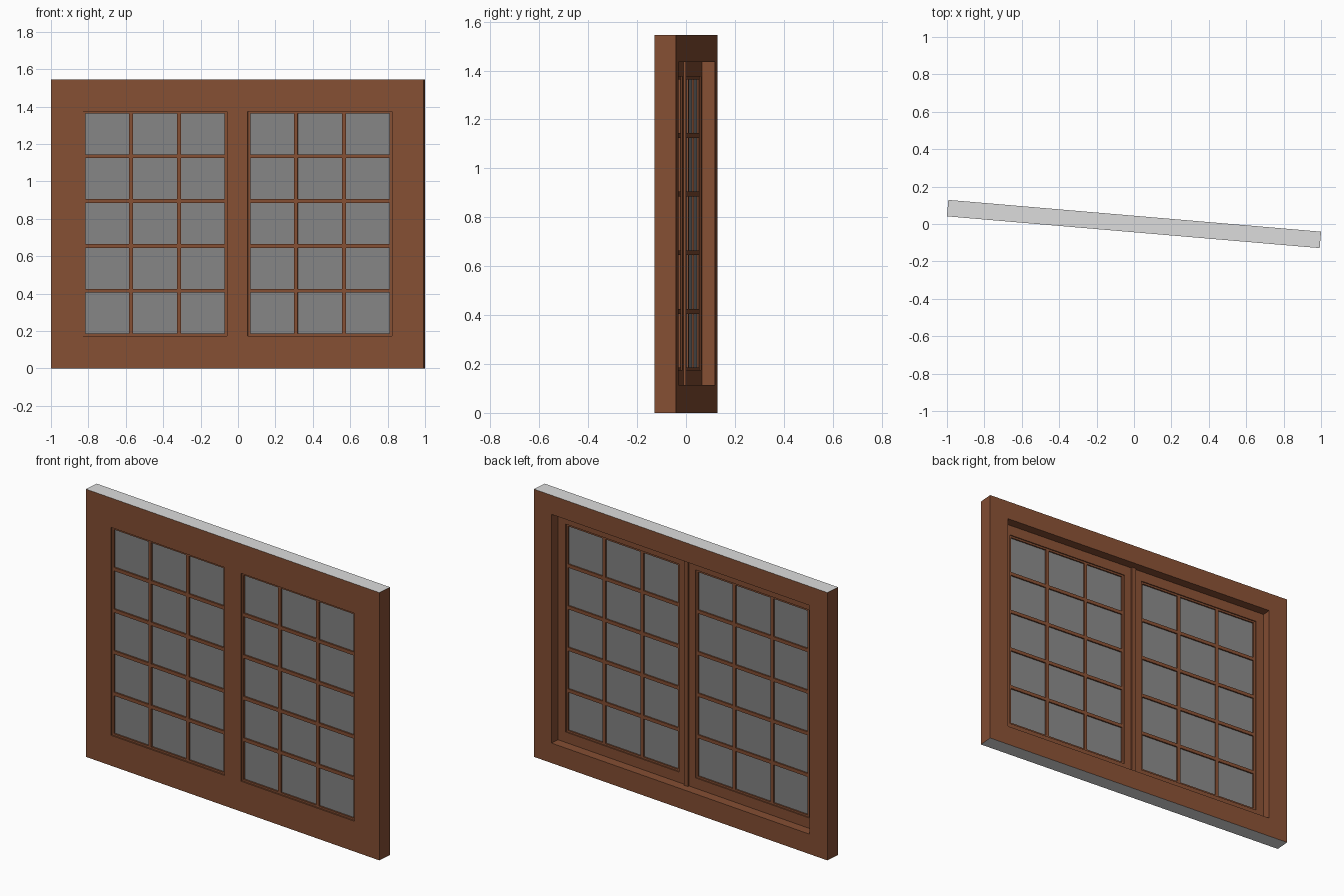
import bpy, bmesh, math

if "Cube" in bpy.data.objects:
    bpy.data.objects.remove(bpy.data.objects["Cube"])

H = 1.545                      # overall height
FRONT, BACK = -0.044, 0.044    # frame thickness
SASH_BACK = -0.01              # floor of the recess on the back
TURN = -math.radians(4.87)     # the whole window is turned slightly


def material(name, rgb):
    m = bpy.data.materials.new(name)
    m.diffuse_color = (*rgb, 1)
    m.use_nodes = True
    m.node_tree.nodes["Principled BSDF"].inputs["Base Color"].default_value = m.diffuse_color
    return m


wood = material("brown_wood", (0.235, 0.077, 0.033))
grey = material("light_grey_ends", (0.72, 0.72, 0.72))
pane = material("grey_glass", (0.235, 0.235, 0.235))


def relief(name, xs, zs, front, depth, mats):
    """Slab on an x/z grid; depth(x, z) gives the back of each cell (front = hole)."""
    bm = bmesh.new()
    nx, nz = len(xs) - 1, len(zs) - 1

    def back(i, j):
        if 0 <= i < nx and 0 <= j < nz:
            return depth((xs[i] + xs[i + 1]) / 2, (zs[j] + zs[j + 1]) / 2)
        return front

    def quad(*pts):
        bm.faces.new([bm.verts.new(p) for p in pts])

    for i in range(nx + 1):
        for j in range(nz + 1):
            b = back(i, j)
            if b != front:
                x0, x1, z0, z1 = xs[i], xs[i + 1], zs[j], zs[j + 1]
                for y in (front, b):
                    quad((x0, y, z0), (x1, y, z0), (x1, y, z1), (x0, y, z1))
            # walls towards the left and lower neighbours
            a = back(i - 1, j)
            if a != b:
                quad((xs[i], a, zs[j]), (xs[i], b, zs[j]), (xs[i], b, zs[j + 1]), (xs[i], a, zs[j + 1]))
            a = back(i, j - 1)
            if a != b:
                quad((xs[i], a, zs[j]), (xs[i], b, zs[j]), (xs[i + 1], b, zs[j]), (xs[i + 1], a, zs[j]))
    bmesh.ops.remove_doubles(bm, verts=bm.verts, dist=1e-5)
    bmesh.ops.recalc_face_normals(bm, faces=bm.faces)
    me = bpy.data.meshes.new(name)
    bm.to_mesh(me)
    bm.free()
    for m in mats:
        me.materials.append(m)
    ob = bpy.data.objects.new(name, me)
    ob.rotation_euler.z = TURN
    bpy.context.collection.objects.link(ob)
    return ob


# Frame: flush front with two openings, wide stepped recess on the back
X_IN, X_OUT, Z_LO, Z_HI = 0.056, 0.829, 0.175, 1.375
REC_X, REC_LO, REC_HI = 0.88, 0.115, 1.435


def frame_depth(x, z):
    if X_IN < abs(x) < X_OUT and Z_LO < z < Z_HI:
        return FRONT
    if abs(x) < REC_X and REC_LO < z < REC_HI:
        return SASH_BACK
    return BACK


half = [X_IN, X_OUT, REC_X, 1.0]
frame = relief("window_frame", [-v for v in reversed(half)] + half,
               [0, REC_LO, Z_LO, Z_HI, REC_HI, H], FRONT, frame_depth, [wood, grey])
for p in frame.data.polygons:      # outer top and bottom faces are grey
    if abs(p.normal.z) > 0.9 and (p.center.z < 0.001 or p.center.z > H - 0.001):
        p.material_index = 1

# Centre strip where the two sashes meet, on the back
relief("centre_strip", [-0.012, 0.012], [REC_LO, REC_HI], SASH_BACK, lambda x, z: 0.0, [wood])


def bars(lo, hi, n, edge, bar):
    """Cut positions: edge bead, then n panes separated by bars."""
    cuts = [lo, lo + edge]
    for k in range(1, n):
        c = lo + (hi - lo) * k / n
        cuts += [c - bar / 2, c + bar / 2]
    return cuts + [hi - edge, hi]


# Glazing bars and glass in each opening
for side, x0, x1 in (("left", -X_OUT, -X_IN), ("right", X_IN, X_OUT)):
    xs, zs = bars(x0, x1, 3, 0.013, 0.02), bars(Z_LO, Z_HI, 5, 0.011, 0.02)

    def bar_depth(x, z):
        in_pane = (any(a < x < b for a, b in zip(xs[1::2], xs[2::2]))
                   and any(a < z < b for a, b in zip(zs[1::2], zs[2::2])))
        return -0.036 if in_pane else -0.016

    relief(side + "_glazing_bars", xs, zs, -0.036, bar_depth, [wood])
    relief(side + "_glass", [x0 + 0.005, x1 - 0.005], [Z_LO + 0.005, Z_HI - 0.005],
           -0.027, lambda x, z: -0.024, [pane])
